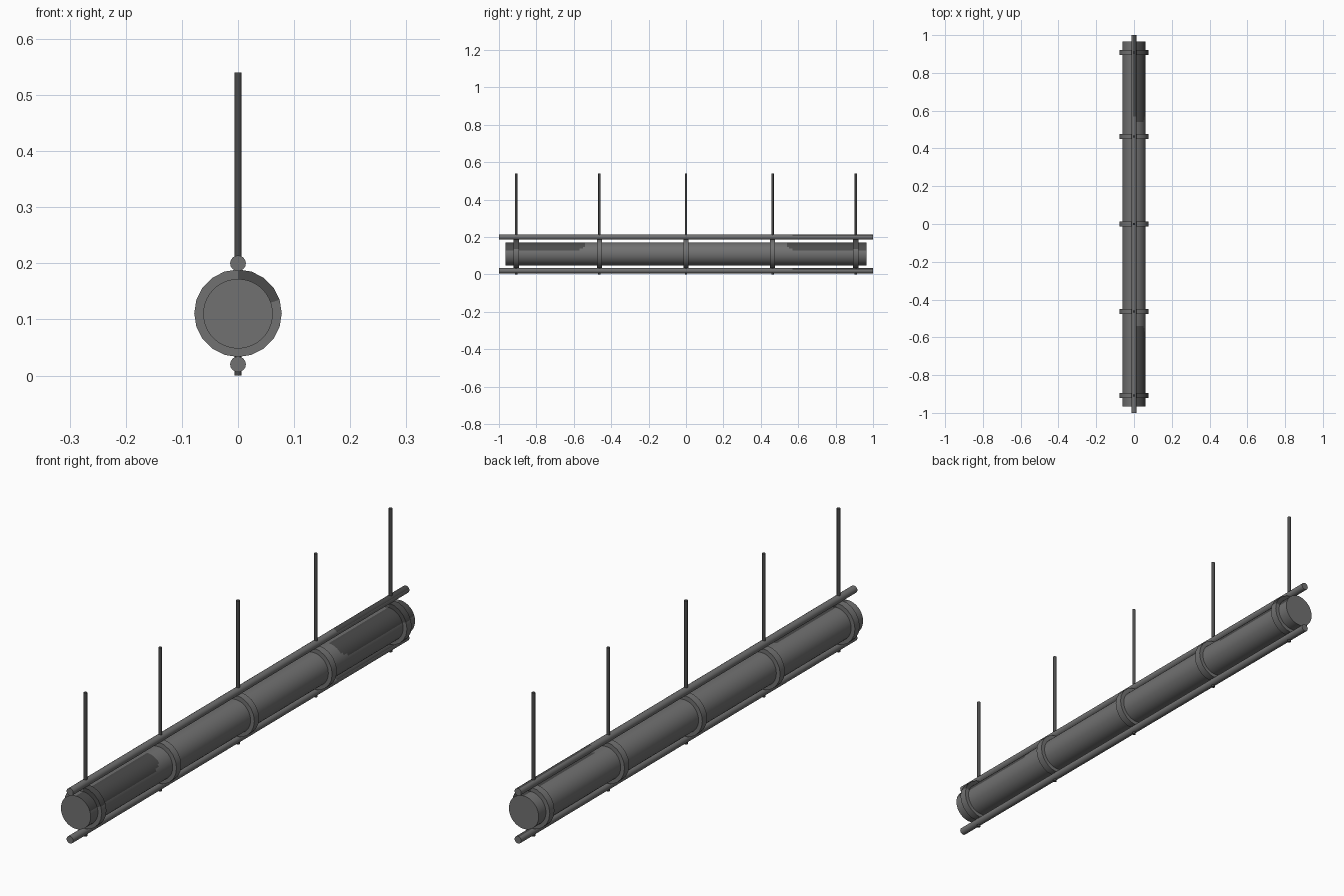
import bpy, bmesh, math

if "Cube" in bpy.data.objects:
    bpy.data.objects.remove(bpy.data.objects["Cube"])


def material(name, v):
    m = bpy.data.materials.new(name)
    m.diffuse_color = (v, v, v, 1)
    m.use_nodes = True
    m.node_tree.nodes["Principled BSDF"].inputs["Base Color"].default_value = m.diffuse_color
    return m


GREY = material("steel_grey", 0.165)
DARK = material("dark_grey", 0.07)


def finish(bm, name, mats):
    bmesh.ops.recalc_face_normals(bm, faces=bm.faces)
    me = bpy.data.meshes.new(name)
    bm.to_mesh(me)
    bm.free()
    for m in mats:
        me.materials.append(m)
    ob = bpy.data.objects.new(name, me)
    bpy.context.collection.objects.link(ob)
    bpy.ops.object.select_all(action='DESELECT')
    ob.select_set(True)
    bpy.context.view_layer.objects.active = ob
    bpy.ops.object.shade_smooth_by_angle(angle=math.radians(35))
    return ob


def lathe_y(name, profile, n, zc, is_dark, closed=False):
    """Spin (y, radius) points about the line x=0, z=zc; angle 0 is up, +90 is +x."""
    bm = bmesh.new()
    rings = []
    for y, r in profile:
        rings.append([bm.verts.new((r * math.sin(math.tau * i / n), y,
                                    zc + r * math.cos(math.tau * i / n))) for i in range(n)])
    count = len(rings) if closed else len(rings) - 1
    for k in range(count):
        k2 = (k + 1) % len(rings)
        a, b = rings[k], rings[k2]
        y = (profile[k][0] + profile[k2][0]) / 2
        for i in range(n):
            j = (i + 1) % n
            f = bm.faces.new((a[i], a[j], b[j], b[i]))
            ang = (360 * (i + 0.5) / n + 180) % 360 - 180
            f.material_index = int(is_dark(y, ang))
    if not closed:
        bm.faces.new(rings[0])
        bm.faces.new(rings[-1])
    return finish(bm, name, [GREY, DARK])


# main tube, with dark worn patches on the upper right of both ends
def tube_dark(y, a):
    y = abs(y)
    limit = 72 if y > 0.57 else 63 if y > 0.55 else 54
    return y > 0.54 and 0 < a < limit


cuts = [0.965, 0.57, 0.55, 0.54]
ys = [-c for c in cuts] + cuts[::-1]
lathe_y("main_tube", [(y, 0.062) for y in ys], 40, 0.11, tube_dark)

# long rails above and below the tube, dark on top at the back end
for name, z in (("top_rail", 0.2), ("bottom_rail", 0.02)):
    lathe_y(name, [(y, 0.014) for y in (-1, 0.57, 1)], 16, z,
            lambda y, a: y > 0.57 and -23 < a < 68)

# clamp rings and vertical hanger rods
for i, y in enumerate((-0.908, -0.463, 0, 0.463, 0.908)):
    w = 0.014
    lathe_y(f"clamp_ring_{i + 1}",
            [(y - w, 0.06), (y - w, 0.078), (y + w, 0.078), (y + w, 0.06)], 20, 0.111,
            lambda yy, a: abs(yy) > 0.8 and 0 < a < 72, closed=True)
    bm = bmesh.new()
    bmesh.ops.create_cone(bm, cap_ends=True, segments=12, radius1=0.0065, radius2=0.0065, depth=0.54)
    bmesh.ops.translate(bm, verts=bm.verts, vec=(0, y, 0.27))
    finish(bm, f"hanger_rod_{i + 1}", [DARK])
